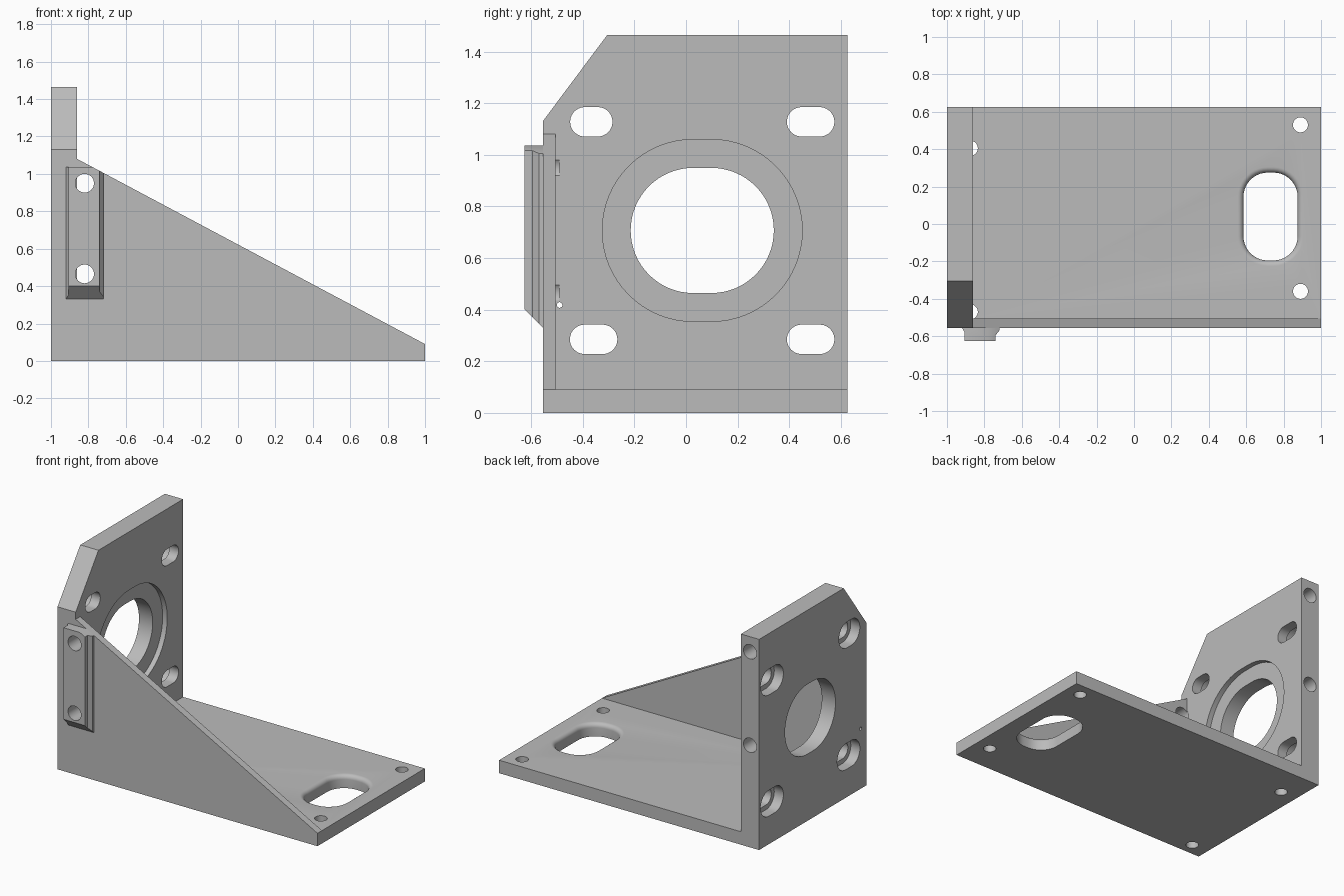
import bpy
import bmesh
import math

if "Cube" in bpy.data.objects:
    bpy.data.objects.remove(bpy.data.objects["Cube"], do_unlink=True)

grey = bpy.data.materials.new("plain_grey")
grey.use_nodes = True
grey.diffuse_color = (0.5, 0.5, 0.5, 1)
grey.node_tree.nodes["Principled BSDF"].inputs["Base Color"].default_value = (0.5, 0.5, 0.5, 1)


def place(axis, u, v, d):
    return {"x": (d, u, v), "y": (u, d, v), "z": (u, v, d)}[axis]


def loft(name, axis, sections):
    """Solid through matching 2D outlines, each given as (depth, outline)."""
    bm = bmesh.new()
    rings = [[bm.verts.new(place(axis, u, v, d)) for u, v in pts] for d, pts in sections]
    n = len(rings[0])
    for low, high in zip(rings, rings[1:]):
        for i in range(n):
            j = (i + 1) % n
            bm.faces.new((low[i], low[j], high[j], high[i]))
    bm.faces.new(rings[0])
    bm.faces.new(rings[-1])
    bmesh.ops.recalc_face_normals(bm, faces=bm.faces)
    mesh = bpy.data.meshes.new(name)
    bm.to_mesh(mesh)
    bm.free()
    mesh.materials.append(grey)
    obj = bpy.data.objects.new(name, mesh)
    bpy.context.collection.objects.link(obj)
    return obj


def prism(name, axis, start, end, pts):
    return loft(name, axis, [(start, pts), (end, pts)])


def slot(u, v, r, hu=0.0, hv=0.0, steps=40):
    """Rounded outline: radius r around a core of half sizes hu, hv."""
    pts = []
    for q, (su, sv) in enumerate(((1, 1), (-1, 1), (-1, -1), (1, -1))):
        for k in range(steps // 4 + 1):
            a = (q + k / (steps // 4)) * math.pi / 2
            p = (round(u + su * hu + r * math.cos(a), 5), round(v + sv * hv + r * math.sin(a), 5))
            if not pts or p != pts[-1]:
                pts.append(p)
    return pts[:-1] if pts[0] == pts[-1] else pts


def combine(target, tool, operation="DIFFERENCE"):
    mod = target.modifiers.new("combine", "BOOLEAN")
    mod.operation = operation
    mod.solver = "EXACT"
    mod.object = tool
    bpy.context.view_layer.objects.active = target
    bpy.ops.object.modifier_apply(modifier=mod.name)
    bpy.data.objects.remove(tool, do_unlink=True)


def cut(target, axis, start, end, pts):
    combine(target, prism("cutter", axis, start, end, pts))


FRONT, BACK, PLATE = -0.555, 0.625, -0.86

# Upright plate with its clipped corner
bracket = prism("angle_bracket", "x", -1, PLATE, [
    (FRONT, 0), (BACK, 0), (BACK, 1.465), (-0.305, 1.465), (FRONT, 1.13)])

# Base plate
base = prism("base", "z", 0, 0.09, [(-0.95, FRONT), (1, FRONT), (1, BACK), (-0.95, BACK)])
combine(bracket, base, "UNION")

# Sloping side gusset
gusset = prism("gusset", "y", FRONT, -0.505, [
    (-0.95, 0), (1, 0), (1, 0.09), (PLATE, 1.08), (-0.95, 1.08)])
combine(bracket, gusset, "UNION")

# Mounting pad on the gusset: flared sides, sloped foot, trimmed top
pad = prism("pad", "z", 0.3, 1.037, [
    (-0.92, -0.53), (-0.92, FRONT), (-0.905, -0.58), (-0.905, -0.625),
    (-0.74, -0.625), (-0.74, -0.595), (-0.72, -0.57), (-0.72, -0.53)])
cut(pad, "x", -1, -0.6, [(-0.7, 0.475), (-0.7, 0.2), (-0.5, 0.2), (-0.5, 0.275)])
cut(pad, "y", -0.7, -0.5, [(PLATE, 1.08), (-0.6, 0.9416), (-0.6, 1.2), (PLATE, 1.2)])
combine(bracket, pad, "UNION")

# Pad screw holes
for z in (0.465, 0.95):
    cut(bracket, "y", -0.7, -0.49, slot(-0.82, z, 0.05))

# Central opening and its shallow recess
cut(bracket, "x", -1.1, -0.8, slot(0.063, 0.707, 0.2425, 0.035, steps=64))
cut(bracket, "x", PLATE - 0.035, -0.8, slot(0.063, 0.707, 0.3525, 0.035, steps=64))

# Four slots, counterbored from the outer face
for y, z, half in ((-0.367, 1.128, 0.025), (0.483, 1.128, 0.035),
                   (-0.358, 0.285, 0.035), (0.483, 0.285, 0.035)):
    cut(bracket, "x", -1.1, -0.8, slot(y, z, 0.057, half))
    cut(bracket, "x", -1.1, -0.93, slot(y, z, 0.09, half))

# Small pin hole beside the gusset
cut(bracket, "x", -1.1, -0.8, slot(-0.49, 0.418, 0.011, steps=16))

# Blind holes in the rear edge of the upright
for z in (0.71, 1.36):
    cut(bracket, "y", 0.47, 0.7, slot(-0.93, z, 0.05))

# Base screw holes
for x, y, top in ((0.89, 0.53, 0.2), (0.89, -0.36, 0.2), (-0.875, 0.405, 0.09), (-0.875, -0.47, 0.09)):
    cut(bracket, "z", -0.1, top, slot(x, y, 0.04))

# Hand slot in the base with a rounded upper rim
rim = 0.03
sections = [(-0.1, 0.0)]
for k in range(7):
    a = k / 6 * math.pi / 2
    sections.append((0.09 - rim + rim * math.sin(a), rim * (1 - math.cos(a))))
sections.append((0.12, rim))
combine(bracket, loft("cutter", "z", [
    (z, slot(0.73, 0.04, 0.13 + grow, 0.015, 0.105)) for z, grow in sections]))

bpy.ops.object.select_all(action="DESELECT")
bracket.select_set(True)
bpy.context.view_layer.objects.active = bracket
bpy.ops.object.shade_smooth_by_angle(angle=math.radians(30))
